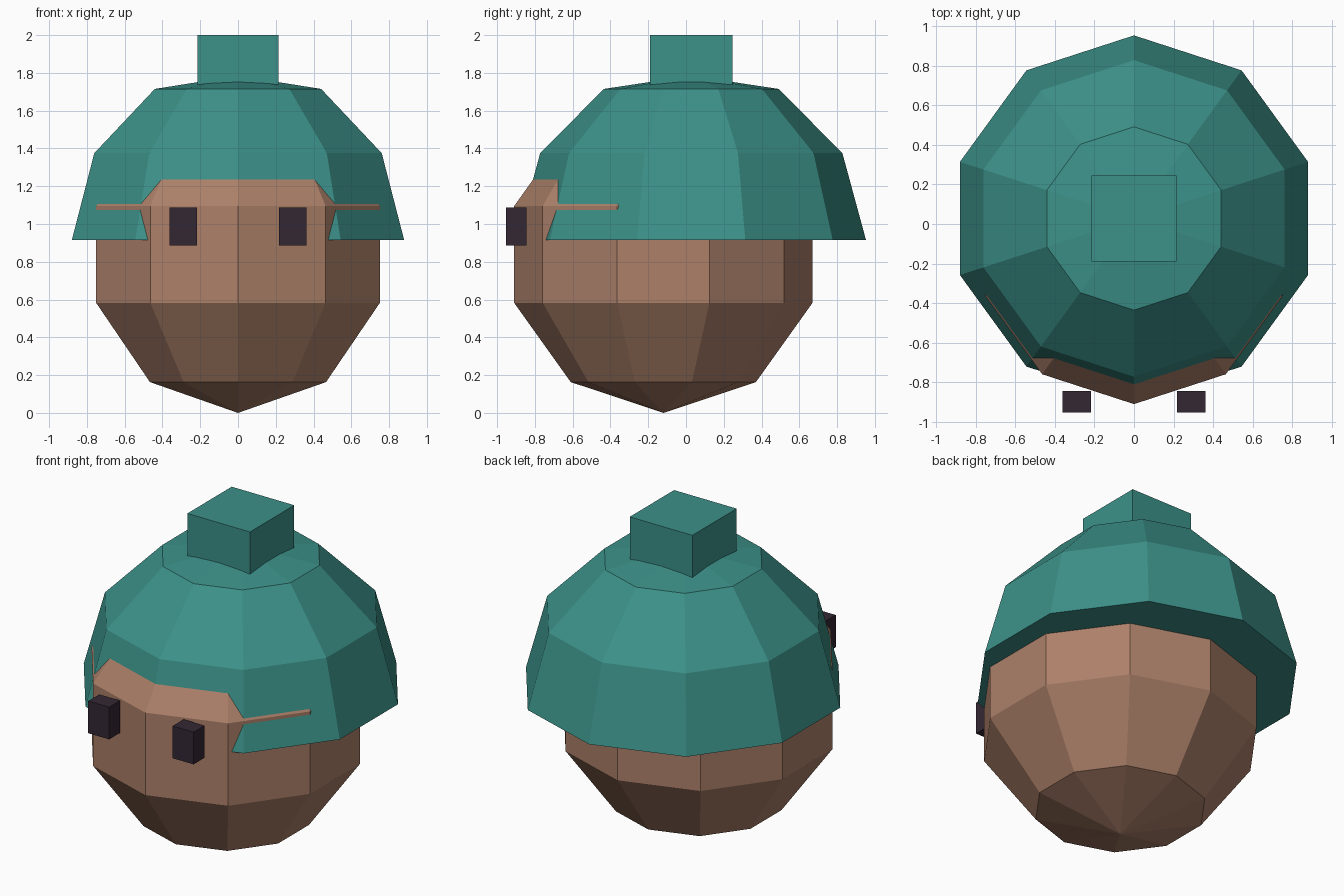
import bpy, bmesh, math

if "Cube" in bpy.data.objects:
    bpy.data.objects.remove(bpy.data.objects["Cube"])


def srgb(r, g, b):
    def lin(c):
        c /= 255
        return c / 12.92 if c <= 0.04045 else ((c + 0.055) / 1.055) ** 2.4
    return (lin(r), lin(g), lin(b), 1)


def material(name, rgb):
    m = bpy.data.materials.new(name)
    m.diffuse_color = srgb(*rgb)
    m.use_nodes = True
    m.node_tree.nodes["Principled BSDF"].inputs["Base Color"].default_value = m.diffuse_color
    return m


skin = material("brown skin", (172, 128, 105))
teal = material("teal wool", (60, 145, 137))
dark = material("dark plum", (52, 39, 52))


def finish(bm, name, mat):
    bmesh.ops.recalc_face_normals(bm, faces=bm.faces)
    mesh = bpy.data.meshes.new(name)
    bm.to_mesh(mesh)
    bm.free()
    mesh.materials.append(mat)
    obj = bpy.data.objects.new(name, mesh)
    bpy.context.collection.objects.link(obj)
    return obj


def lathe(name, rings, cy, mat, sides=10):
    """Faceted solid of (radius, z) rings; radius 0 makes a pole."""
    bm = bmesh.new()
    loops = []
    for r, z in rings:
        if r == 0:
            loops.append([bm.verts.new((0, cy, z))] * sides)
        else:
            angles = [-math.pi / 2 + 2 * math.pi * i / sides for i in range(sides)]
            loops.append([bm.verts.new((r * math.cos(a), cy + r * math.sin(a), z))
                          for a in angles])
    for lo, hi in zip(loops, loops[1:]):
        for i in range(sides):
            j = (i + 1) % sides
            quad = dict.fromkeys([lo[i], lo[j], hi[j], hi[i]])
            bm.faces.new(list(quad))
    if rings[0][0] > 0:
        bm.faces.new(loops[0][::-1])
    return finish(bm, name, mat)


def box(name, lo, hi, mat):
    bm = bmesh.new()
    bmesh.ops.create_cube(bm, size=1)
    for v in bm.verts:
        v.co = [(a + b) / 2 + c * (b - a) for a, b, c in zip(lo, hi, v.co)]
    return finish(bm, name, mat)


# Head: ten-sided faceted ball
lathe("head", [(0, 0), (0.49, 0.163), (0.79, 0.583), (0.79, 1.095),
               (0.49, 1.515), (0, 1.678)], -0.12, skin)

# Hat: closed ten-sided dome; the face pushes through its front
lathe("hat", [(0.925, 0.915), (0.80, 1.375), (0.463, 1.715), (0, 1.785)],
      0.028, teal)

# Square bobble on the hat
box("hat_bobble", (-0.215, -0.19, 1.62), (0.215, 0.245, 2.0), teal)

# Eyes
for side, s in (("left", 1), ("right", -1)):
    x0, x1 = sorted((0.218 * s, 0.362 * s))
    box(side + "_eye", (x0, -0.953, 0.887), (x1, -0.845, 1.087), dark)
